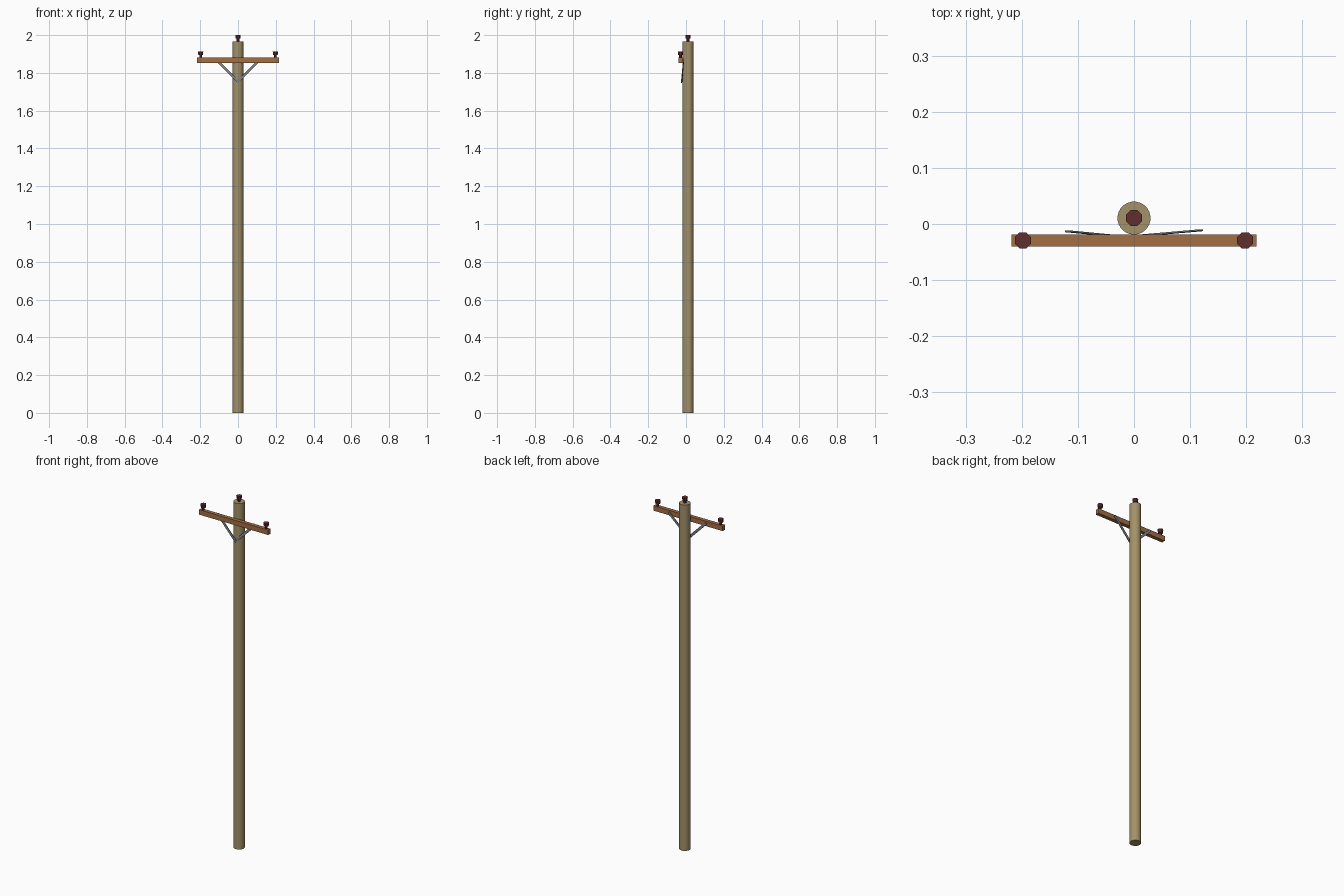
import bpy, math
from mathutils import Vector, Matrix

if "Cube" in bpy.data.objects:
    bpy.data.objects.remove(bpy.data.objects["Cube"])


def material(name, r, g, b):
    m = bpy.data.materials.new(name)
    m.diffuse_color = [((c / 255 + 0.055) / 1.055) ** 2.4 for c in (r, g, b)] + [1]
    m.use_nodes = True
    m.node_tree.nodes["Principled BSDF"].inputs["Base Color"].default_value = m.diffuse_color
    return m


POLE = material("weathered wood", 163, 145, 105)
ARM = material("brown wood", 163, 110, 68)
CERAMIC = material("dark red ceramic", 98, 46, 44)
STEEL = material("grey steel", 126, 128, 134)


def cylinder(name, mat, x, y, z0, z1, r0, r1, sides, smooth=False):
    bpy.ops.mesh.primitive_cone_add(vertices=sides, radius1=r0, radius2=r1, depth=z1 - z0,
                                    location=(x, y, (z0 + z1) / 2),
                                    rotation=(0, 0, math.pi / sides))
    ob = bpy.context.object
    ob.name = name
    ob.data.materials.append(mat)
    if smooth:
        bpy.ops.object.shade_smooth_by_angle()
    return ob


def box(name, mat, matrix, size):
    bpy.ops.mesh.primitive_cube_add(size=1)
    ob = bpy.context.object
    ob.name = name
    ob.data.transform(matrix @ Matrix.Diagonal((*size, 1)))
    ob.data.materials.append(mat)
    return ob


def insulator(name, x, y, z):
    # narrow pin with a wider, slightly flared cap
    cylinder(name + "_pin", CERAMIC, x, y, z - 0.002, z + 0.018, 0.0075, 0.0075, 8)
    cylinder(name + "_cap", CERAMIC, x, y, z + 0.014, z + 0.033, 0.013, 0.0155, 8)


# pole and crossarm on its front face
PY, AY = 0.0105, -0.0293
cylinder("pole", POLE, 0, PY, 0, 1.967, 0.0295, 0.0295, 24, True)
box("crossarm", ARM, Matrix.Translation((0, AY, 1.8665)), (0.436, 0.0214, 0.028))

# insulators
insulator("top_insulator", 0, PY, 1.967)
for side, label in ((-1, "left"), (1, "right")):
    insulator(label + "_insulator", side * 0.198, AY, 1.881)

# flat diagonal braces, overlapping at the pole and leaning behind the crossarm
for side, label, y0, y1 in ((-1, "left", -0.0247, -0.0131), (1, "right", -0.0219, -0.0113)):
    a, b = Vector((side * -0.004, y0, 1.751)), Vector((side * 0.118, y1, 1.873))
    along = (b - a).normalized()
    across = along.cross(Vector((0, 1, 0))).normalized()
    normal = across.cross(along)
    rot = Matrix((across, normal, along)).transposed().to_4x4()
    box(label + "_brace", STEEL, Matrix.Translation((a + b) / 2) @ rot,
        (0.014, 0.003, (b - a).length))
